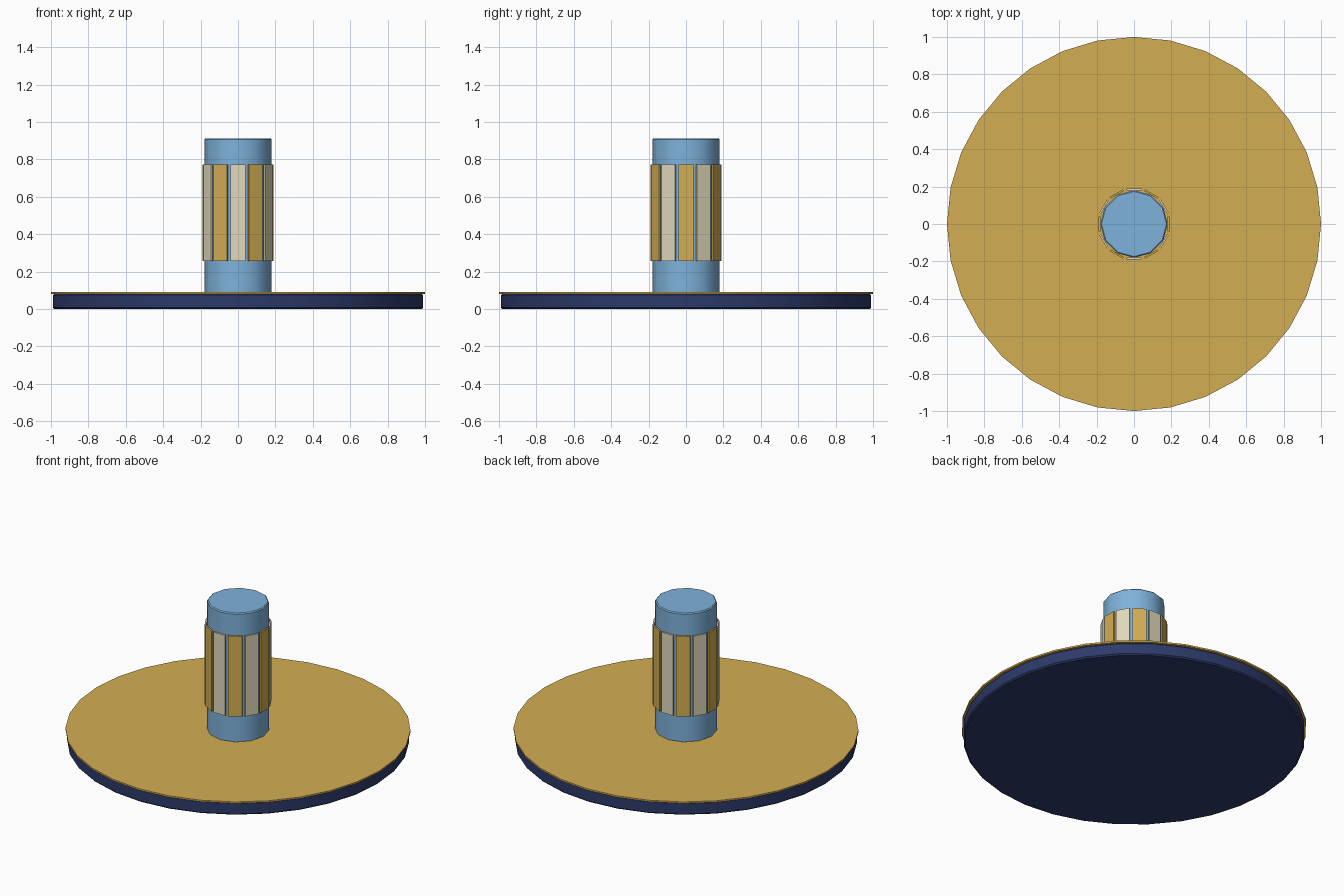
import bpy, math

if "Cube" in bpy.data.objects:
    bpy.data.objects.remove(bpy.data.objects["Cube"])


def material(name, rgb):
    # sRGB 0-255 to linear diffuse colour
    lin = [((c / 255 + 0.055) / 1.055) ** 2.4 for c in rgb]
    m = bpy.data.materials.new(name)
    m.diffuse_color = (*lin, 1)
    m.use_nodes = True
    m.node_tree.nodes["Principled BSDF"].inputs["Base Color"].default_value = m.diffuse_color
    return m


navy = material("navy", (45, 58, 106))
gold = material("gold", (212, 174, 83))
blue = material("sky blue", (127, 178, 219))
cream = material("cream", (226, 217, 187))


def drum(name, sides, radius, z0, z1, mat, bevel=0.0):
    bpy.ops.mesh.primitive_cylinder_add(vertices=sides, radius=radius, depth=z1 - z0,
                                        location=(0, 0, (z0 + z1) / 2))
    ob = bpy.context.object
    ob.name = name
    ob.data.materials.append(mat)
    bpy.ops.object.shade_smooth_by_angle(angle=math.radians(35))
    if bevel:
        mod = ob.modifiers.new("soft rims", 'BEVEL')
        mod.width = bevel
        mod.segments = 1
        mod.limit_method = 'ANGLE'
        mod.angle_limit = math.radians(40)
    return ob


# Round base with a thin overhanging gold top
drum("base_disc", 32, 0.99, 0.0, 0.082, navy, 0.008)
drum("base_top_plate", 32, 1.0, 0.08, 0.09, gold)

# Central column
drum("column", 12, 0.18, 0.085, 0.912, blue, 0.006)

# Ring of alternating flat panels around the column
for i in range(12):
    a = i * math.tau / 12
    bpy.ops.mesh.primitive_cube_add(size=1, location=(0.185 * math.cos(a), 0.185 * math.sin(a), 0.515),
                                    rotation=(0, 0, a))
    panel = bpy.context.object
    panel.name = f"column_panel_{i + 1}"
    panel.scale = (0.01, 0.082, 0.514)
    panel.data.materials.append(cream if i % 2 else gold)
